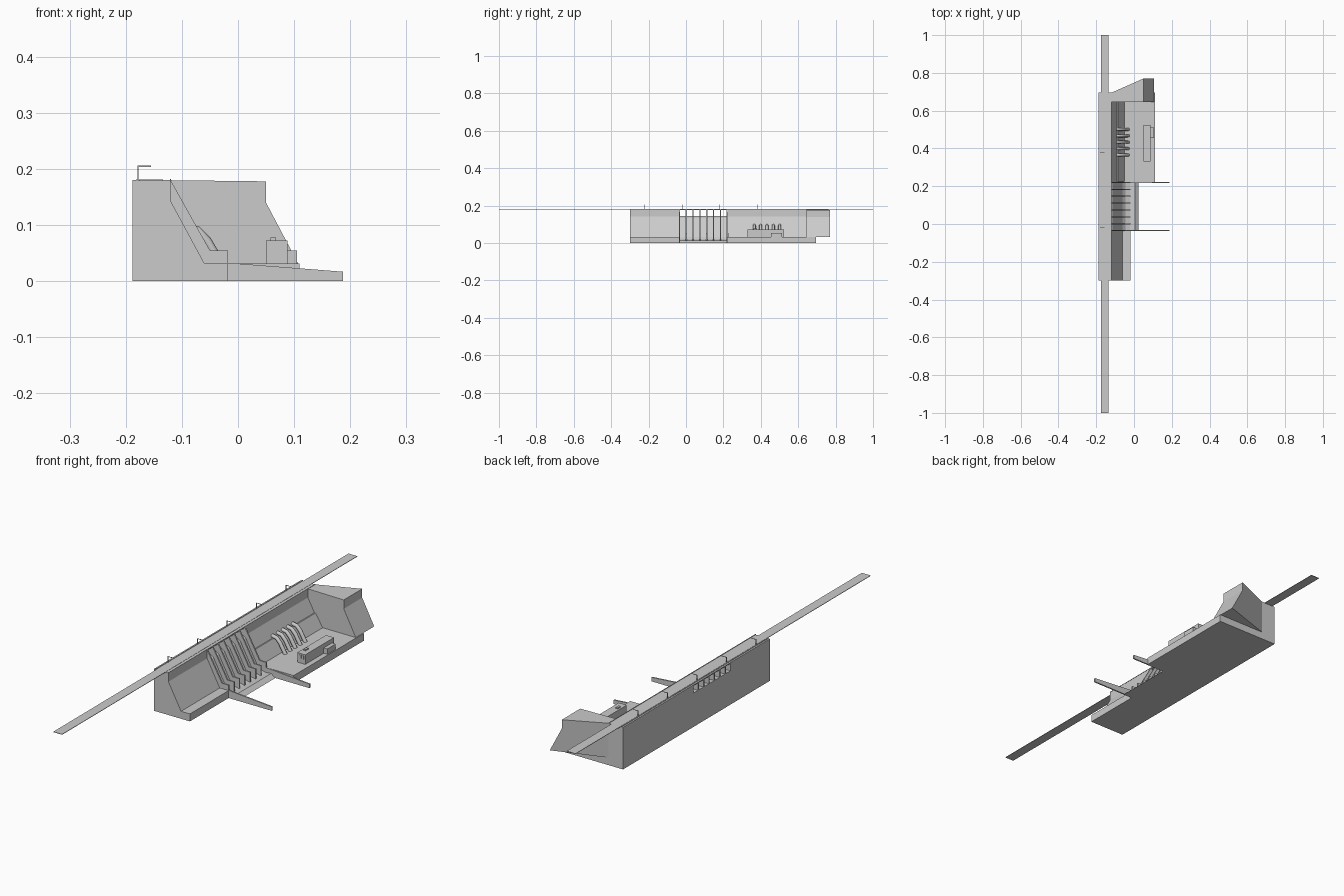
import bpy, bmesh
from mathutils import Vector

if "Cube" in bpy.data.objects:
    bpy.data.objects.remove(bpy.data.objects["Cube"])


def mesh_object(name, bm):
    bmesh.ops.recalc_face_normals(bm, faces=bm.faces)
    me = bpy.data.meshes.new(name)
    bm.to_mesh(me)
    bm.free()
    ob = bpy.data.objects.new(name, me)
    bpy.context.collection.objects.link(ob)
    return ob


def extrude_y(name, profile, y0, y1):
    """Extrude an (x, z) profile along y; y1 may be a function of x."""
    end = y1 if callable(y1) else (lambda x: y1)
    bm = bmesh.new()
    a = [bm.verts.new((x, y0, z)) for x, z in profile]
    b = [bm.verts.new((x, end(x), z)) for x, z in profile]
    n = len(profile)
    bm.faces.new(a)
    bm.faces.new(b[::-1])
    for i in range(n):
        j = (i + 1) % n
        bm.faces.new((a[j], a[i], b[i], b[j]))
    return mesh_object(name, bm)


def box(name, x0, x1, y0, y1, z0, z1):
    return extrude_y(name, [(x0, z0), (x1, z0), (x1, z1), (x0, z1)], y0, y1)


BACK, CREST, TOP = -0.188, -0.12, 0.18
S0, S1 = -0.035, 0.22          # spillway limits along y

# Solid dam sections on both sides of the spillway
extrude_y("dam_left", [(BACK, 0), (BACK, TOP), (CREST, TOP), (CREST, 0.143),
                       (-0.06, 0.032), (-0.018, 0.032), (-0.018, 0)], -0.3, S0)
extrude_y("dam_right", [(BACK, 0), (BACK, TOP), (CREST, TOP), (CREST, 0.143),
                        (-0.06, 0.032), (-0.018, 0.032), (0.11, 0.032),
                        (0.11, 0)], S1, 0.695)
extrude_y("foot_buttress", [(-0.094, 0.086), (-0.084, 0.086), (-0.05, 0.032),
                            (-0.064, 0.032)], S1 + 0.004, 0.645)

# Abutment with a skewed rear face
extrude_y("abutment", [(CREST, 0.032), (CREST, TOP), (0.05, 0.178), (0.05, 0.14),
                       (0.107, 0.032)], 0.645,
          lambda x: 0.695 + 0.075 * min(1, (x - CREST) / 0.17))

# Spillway chute, bridge deck and piers between the gates
extrude_y("spillway_chute", [(BACK, 0), (BACK, 0.145), (-0.132, 0.145),
                             (-0.115, 0.134), (-0.06, 0.032), (-0.045, 0.018),
                             (-0.02, 0.012), (0.005, 0.014), (0.025, 0)], S0, S1)
box("spillway_deck", BACK, CREST, S0, S1, 0.176, TOP)
pier = [(BACK, 0.14), (BACK, 0.178), (CREST, TOP), (-0.05, 0.055),
        (-0.018, 0.055), (-0.018, 0.008), (-0.07, 0.008), (-0.14, 0.13)]
bays = 7
for i in range(bays + 1):
    y = S0 + (S1 - S0) * i / bays
    extrude_y(f"pier_{i}", pier, y - 0.003, y + 0.003)

# Basin guide walls
for side, y in (("left", S0), ("right", S1)):
    extrude_y(f"guide_wall_{side}", [(-0.02, 0), (-0.02, 0.033), (0.187, 0.017),
                                     (0.187, 0)], y - 0.003, y + 0.003)

# Penstocks bending out of the dam face
path = [(-0.094, 0.094), (-0.072, 0.09), (-0.055, 0.072), (-0.042, 0.05), (-0.03, 0.03)]
for i in range(5):
    y = 0.365 + 0.034 * i
    cu = bpy.data.curves.new("penstock", "CURVE")
    cu.dimensions = "3D"
    cu.bevel_depth = 0.008
    cu.bevel_resolution = 2
    sp = cu.splines.new("POLY")
    sp.points.add(len(path) - 1)
    for p, (x, z) in zip(sp.points, path):
        p.co = (x, y, z, 1)
    bpy.context.collection.objects.link(bpy.data.objects.new(f"penstock_{i}", cu))

# Powerhouse, annex, roof unit and end windows
box("powerhouse", 0.05, 0.088, 0.33, 0.525, 0.03, 0.073)
box("annex", 0.088, 0.105, 0.455, 0.512, 0.03, 0.055)
box("roof_unit", 0.058, 0.068, 0.36, 0.38, 0.073, 0.078)
for i in range(2):
    x = 0.059 + 0.012 * i
    box(f"window_{i}", x, x + 0.010, 0.329, 0.331, 0.052, 0.067)

# Road across the crest with low kerbs and lamps
box("road", -0.176, -0.134, -1, 1, 0.179, 0.181)
for side, x in (("back", -0.18), ("front", -0.12)):
    box(f"kerb_{side}", x - 0.001, x + 0.001, -0.3, 0.695, TOP, 0.182)
for i in range(5):
    y = -0.22 + 0.2 * i
    box(f"lamp_post_{i}", -0.179, -0.177, y - 0.001, y + 0.001, TOP, 0.205)
    box(f"lamp_arm_{i}", -0.179, -0.155, y - 0.001, y + 0.001, 0.204, 0.206)
